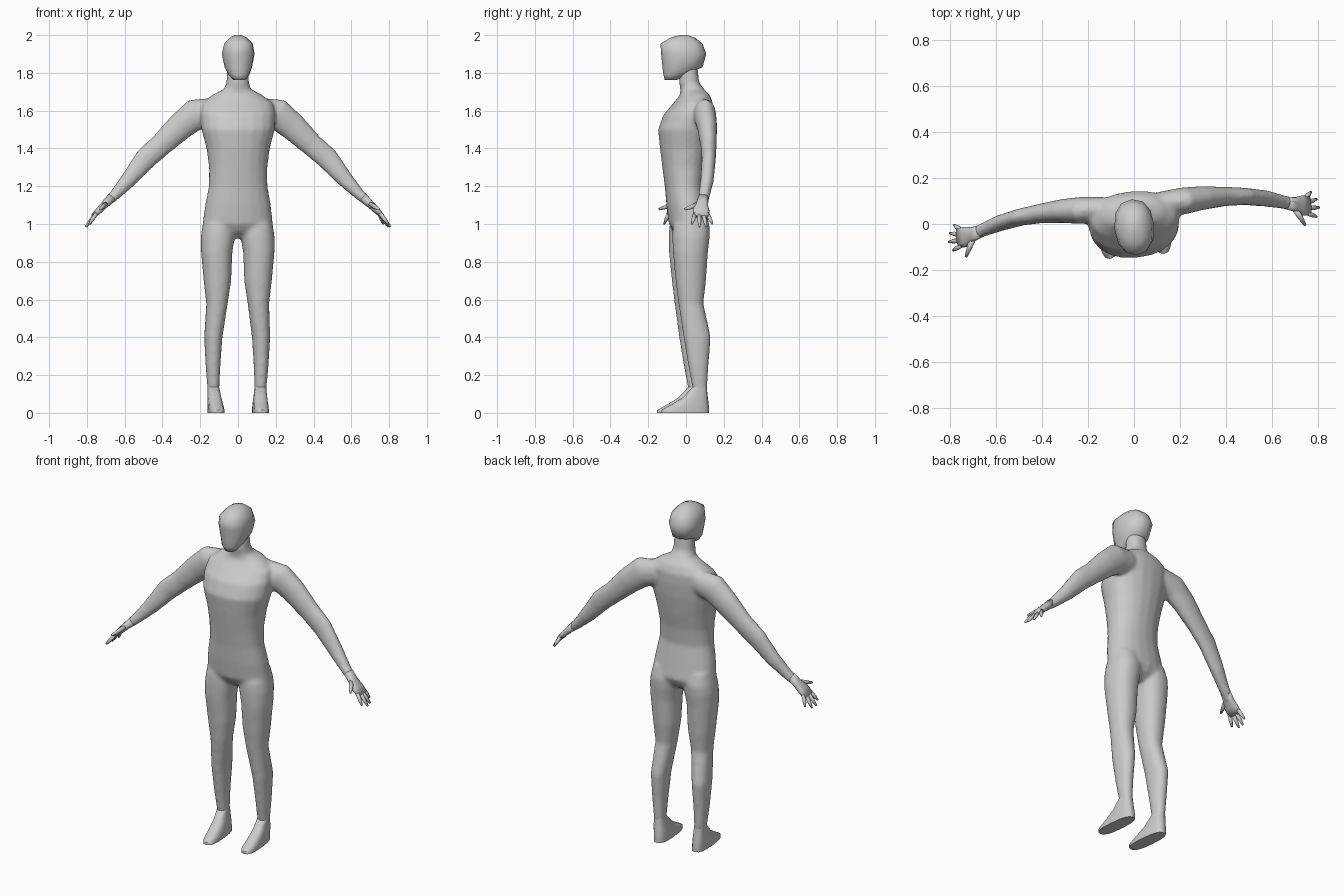
import bpy, bmesh, math
from mathutils import Vector

TURN = math.radians(5.3)      # whole figure is turned slightly
Y = Vector((0, 1, 0))


def loft(bm, rings):
    """Skin a list of point rings and cap both ends."""
    vs = [[bm.verts.new(p) for p in r] for r in rings]
    n = len(vs[0])
    for a, b in zip(vs, vs[1:]):
        for i in range(n):
            j = (i + 1) % n
            bm.faces.new((a[i], a[j], b[j], b[i]))
    bm.faces.new(vs[0])
    bm.faces.new(vs[-1])


def oval(c, u, v, n, e):
    pts = []
    for i in range(n):
        t = 2 * math.pi * i / n
        co, si = math.cos(t), math.sin(t)
        pts.append(c + u * math.copysign(abs(co) ** (2 / e), co)
                   + v * math.copysign(abs(si) ** (2 / e), si))
    return pts


def stack(bm, rows, side=1, n=20, e=2.2):
    """Level rings: z, centre x, half width, front y, back y."""
    loft(bm, [oval(Vector((side * cx, (f + b) / 2, z)), Vector((hx, 0, 0)),
                   Vector((0, (b - f) / 2, 0)), n, e) for z, cx, hx, f, b in rows])


def tube(bm, rows, side=1, n=14, e=2.0):
    """Rings along a path: x, y, z, half thickness, half depth."""
    ps = [Vector((side * r[0], r[1], r[2])) for r in rows]
    rings = []
    for i, r in enumerate(rows):
        t = (ps[min(i + 1, len(ps) - 1)] - ps[max(i - 1, 0)]).normalized()
        u = Y.cross(t).normalized()
        rings.append(oval(ps[i], u * r[3], t.cross(u) * r[4], n, e))
    loft(bm, rings)


def finish(name, bm):
    bmesh.ops.recalc_face_normals(bm, faces=bm.faces)
    for f in bm.faces:
        f.smooth = True
    me = bpy.data.meshes.new(name)
    bm.to_mesh(me)
    bm.free()
    ob = bpy.data.objects.new(name, me)
    bpy.context.collection.objects.link(ob)
    ob.rotation_euler.z = TURN
    return ob


torso = [(.925, 0, .05, -.02, .06), (.96, 0, .13, -.065, .10), (1.0, 0, .187, -.09, .12),
         (1.1, 0, .175, -.103, .105), (1.2, 0, .156, -.112, .09), (1.3, 0, .155, -.125, .10),
         (1.4, 0, .168, -.138, .12), (1.5, 0, .195, -.148, .135), (1.58, 0, .2, -.118, .142),
         (1.64, 0, .19, -.065, .142), (1.685, 0, .13, -.03, .125), (1.715, 0, .07, -.03, .095),
         (1.75, 0, .06, -.037, .07), (1.84, 0, .056, -.03, .06)]
leg = [(1.05, .095, .078, -.06, .10), (.98, .102, .087, -.08, .118), (.93, .106, .09, -.082, .116),
       (.85, .112, .083, -.08, .106), (.7, .108, .073, -.065, .096), (.58, .11, .057, -.05, .082),
       (.4, .127, .048, -.025, .12), (.25, .128, .039, 0, .108), (.12, .125, .031, .024, .1),
       (.04, .122, .033, .02, .105)]
arm = [(.12, .08, 1.6, .07, .05), (.22, .08, 1.58, .085, .06), (.30, .085, 1.515, .075, .053),
       (.40, .083, 1.42, .062, .043), (.485, .076, 1.345, .06, .038), (.58, .058, 1.23, .043, .036),
       (.65, .037, 1.155, .03, .031), (.71, .02, 1.1, .022, .028)]

# body: torso, arms and legs fused into one skin
bm = bmesh.new()
stack(bm, torso)
for s in (1, -1):
    stack(bm, leg, s)
    tube(bm, arm, s)
body = finish("body", bm)
m = body.modifiers.new("fuse", 'REMESH')
m.mode = 'VOXEL'
m.voxel_size = .01
m.use_smooth_shade = True
m = body.modifiers.new("soften", 'SMOOTH')
m.factor = .5
m.iterations = 8

# head
bm = bmesh.new()
stack(bm, [(1.763, 0, .033, -.113, -.045), (1.79, 0, .055, -.12, .0), (1.83, 0, .073, -.125, .088),
           (1.9, 0, .087, -.132, .108), (1.955, 0, .076, -.136, .088),
           (1.985, 0, .047, -.085, .05), (2.0, 0, .02, -.035, .01)], n=12, e=2.3)
finish("head", bm)

# hands: palm, four fingers and a thumb
tips = [(.795, -.042, 1.0), (.81, -.003, .985), (.803, .034, .985), (.78, .068, 1.0)]
for s, label in ((1, "left"), (-1, "right")):
    bm = bmesh.new()
    tube(bm, [(.67, .03, 1.14, .024, .028), (.705, .02, 1.105, .02, .032),
              (.735, .012, 1.075, .018, .044), (.768, .01, 1.042, .012, .044)], s, 12, 2.5)
    for i, (x, y, z) in enumerate(tips):
        a = Vector((.755, -.022 + i * .022, 1.055))
        b = Vector((x, y, z))
        c = a.lerp(b, .6)
        tube(bm, [(*a, .011, .011), (*c, .01, .01), (*b, .005, .005)], s, 8)
    tube(bm, [(.705, .0, 1.105, .013, .015), (.725, -.04, 1.09, .011, .012),
              (.742, -.075, 1.078, .006, .006)], s, 8)
    finish(label + "_hand", bm)

    # foot
    bm = bmesh.new()
    stack(bm, [(0, .118, .041, -.142, .112), (.015, .118, .041, -.142, .112),
               (.03, .119, .041, -.115, .111), (.05, .12, .039, -.08, .109),
               (.08, .122, .036, -.03, .105), (.14, .125, .03, .027, .098)], s, 16, 2.7)
    ob = finish(label + "_foot", bm)
    bpy.context.view_layer.objects.active = ob
    bpy.ops.object.select_all(action='DESELECT')
    ob.select_set(True)
    bpy.ops.object.shade_smooth_by_angle(angle=math.radians(50))
